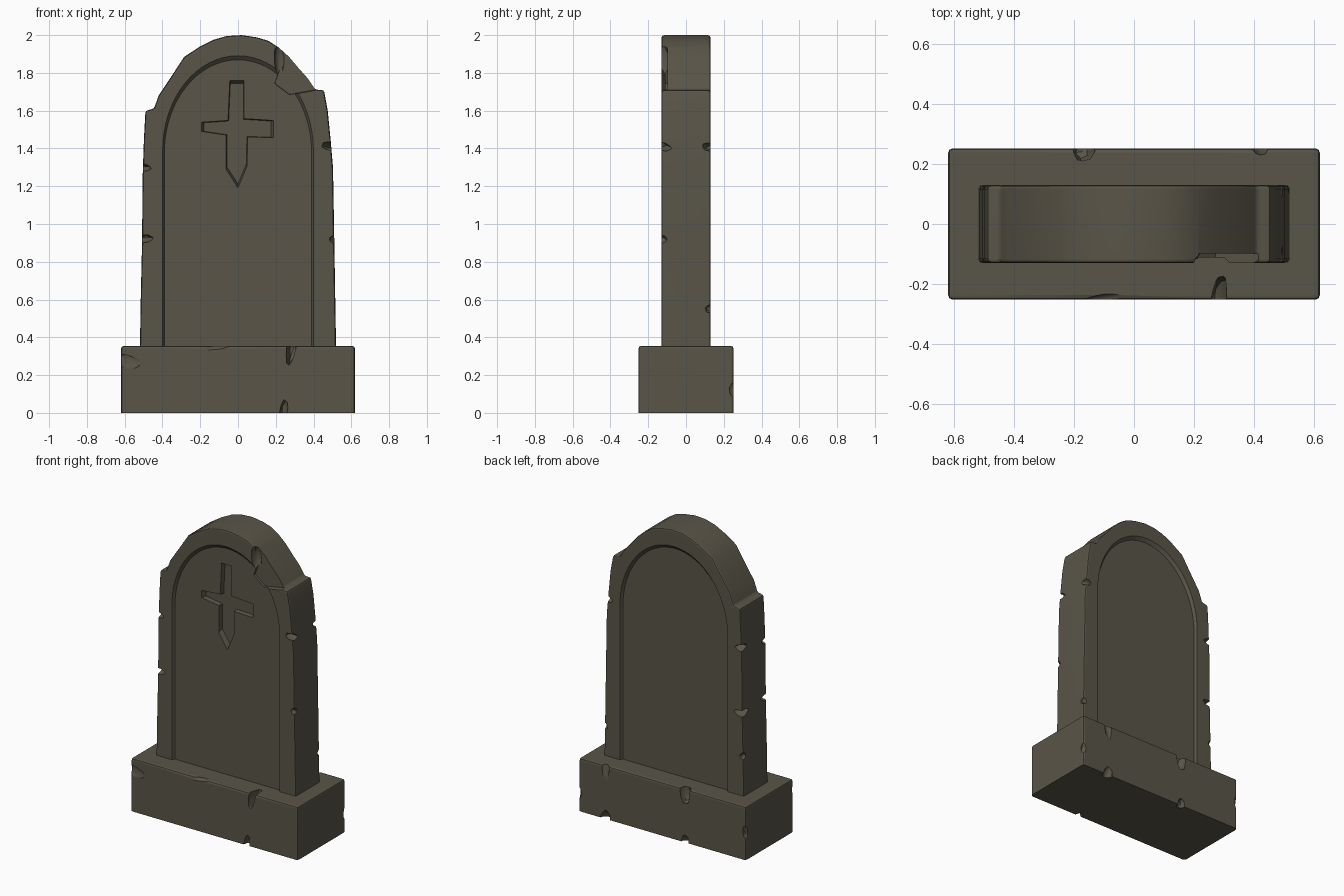
import bpy, bmesh, math, random
from mathutils import Matrix, Vector, Euler

if "Cube" in bpy.data.objects:
    bpy.data.objects.remove(bpy.data.objects["Cube"])

random.seed(4)

stone = bpy.data.materials.new("weathered dark stone")
stone.diffuse_color = (0.10, 0.09, 0.064, 1)
stone.use_nodes = True
stone.node_tree.nodes["Principled BSDF"].inputs["Base Color"].default_value = stone.diffuse_color


def add_object(name, bm):
    bmesh.ops.recalc_face_normals(bm, faces=bm.faces)
    me = bpy.data.meshes.new(name)
    bm.to_mesh(me)
    bm.free()
    me.materials.append(stone)
    ob = bpy.data.objects.new(name, me)
    bpy.context.collection.objects.link(ob)
    return ob


def prism(name, pts, y0, y1, scale=1.0, centre=(0, 1)):
    """Extrude an x-z outline along y, optionally tapering towards y1."""
    bm = bmesh.new()
    cx, cz = centre
    a = [bm.verts.new((x, y0, z)) for x, z in pts]
    b = [bm.verts.new((cx + (x - cx) * scale, y1, cz + (z - cz) * scale)) for x, z in pts]
    bm.faces.new(a)
    bm.faces.new(b[::-1])
    for i in range(len(pts)):
        j = (i + 1) % len(pts)
        bm.faces.new((a[i], b[i], b[j], a[j]))
    return add_object(name, bm)


def chip(loc, size):
    """Faceted lump used to break a piece out of an edge."""
    bm = bmesh.new()
    bmesh.ops.create_icosphere(bm, subdivisions=2, radius=1)
    for v in bm.verts:
        v.co *= random.uniform(0.88, 1.1)
    tilt = Euler([random.uniform(-0.2, 0.2) for _ in range(3)]).to_matrix().to_4x4()
    bm.transform(Matrix.Translation(loc) @ tilt @ Matrix.Diagonal((*size, 1)))
    return add_object("chip_cutter", bm)


def apply(ob, mod):
    bpy.ops.object.select_all(action='DESELECT')
    bpy.context.view_layer.objects.active = ob
    ob.select_set(True)
    bpy.ops.object.modifier_apply(modifier=mod.name)


def carve(ob, cutters):
    for c in cutters:
        m = ob.modifiers.new("carve", 'BOOLEAN')
        m.operation = 'DIFFERENCE'
        m.solver = 'EXACT'
        m.object = c
        apply(ob, m)
        bpy.data.objects.remove(c)


def round_edges(ob, width):
    m = ob.modifiers.new("worn edges", 'BEVEL')
    m.width = width
    m.segments = 2
    m.limit_method = 'ANGLE'
    m.angle_limit = math.radians(40)
    apply(ob, m)


def finish(ob):
    bpy.ops.object.select_all(action='DESELECT')
    bpy.context.view_layer.objects.active = ob
    ob.select_set(True)
    bpy.ops.object.shade_smooth_by_angle(angle=math.radians(32))
    m = ob.modifiers.new("normals", 'WEIGHTED_NORMAL')
    m.keep_sharp = True


# headstone slab with a broken, stepped arch
outline = [(-0.52, 0.3), (-0.515, 0.6), (-0.508, 0.9), (-0.505, 1.25), (-0.498, 1.45),
           (-0.49, 1.6), (-0.445, 1.61), (-0.42, 1.68), (-0.36, 1.77), (-0.285, 1.885),
           (-0.2, 1.94), (-0.13, 1.975), (-0.06, 1.995), (0.02, 2.0), (0.1, 1.988),
           (0.16, 1.97), (0.215, 1.935), (0.27, 1.885), (0.325, 1.82), (0.37, 1.77),
           (0.41, 1.71), (0.455, 1.71), (0.475, 1.6), (0.49, 1.45), (0.503, 1.3),
           (0.51, 0.9), (0.515, 0.6), (0.52, 0.3)]
slab = prism("headstone_slab", outline, -0.13, 0.13)
round_edges(slab, 0.014)

# sunken arched panels, front and back
arch = [(-0.41, 0.2)]
for i in range(33):
    t = math.pi * (1 - i / 32)
    arch.append((0.41 * math.cos(t), 1.40 + 0.515 * math.sin(t)))
arch.append((0.41, 0.2))
cuts = [prism("panel_cutter", arch, s * 0.15, s * 0.112, 0.95) for s in (-1, 1)]

# engraved cross with a tapered foot
cross = [(-0.045, 1.77), (0.032, 1.77), (0.032, 1.56), (0.195, 1.55), (0.195, 1.455),
         (0.052, 1.46), (0.05, 1.3), (0.0, 1.18), (-0.065, 1.28), (-0.065, 1.47),
         (-0.2, 1.49), (-0.2, 1.54), (-0.055, 1.55)]
cuts.append(prism("cross_cutter", cross, -0.13, -0.08, 0.9, (0, 1.5)))

# broken piece of the right shoulder rim
shoulder = [(0.2, 2.02), (0.225, 1.84), (0.19, 1.74), (0.27, 1.68), (0.41, 1.705),
            (0.47, 1.73), (0.5, 2.02)]
cuts.append(prism("shoulder_cutter", shoulder, -0.16, -0.098, 0.96, (0.33, 1.84)))
cuts.append(chip((0.22, -0.13, 1.87), (0.03, 0.05, 0.09)))

# nicks along the four upright corners
for x, y, z, r in [(-0.51, -0.13, 0.92, 1.4), (-0.505, -0.13, 1.30, 1), (0.495, -0.13, 1.41, 1.2),
                   (0.515, -0.13, 0.92, 0.7), (-0.51, 0.13, 0.90, 1.5), (-0.505, 0.13, 1.34, 1.2),
                   (0.497, 0.13, 1.41, 1.0), (0.515, 0.13, 0.55, 0.6), (-0.515, 0.13, 0.62, 0.6)]:
    cuts.append(chip((x, y, z), (0.045 * r, 0.045 * r, 0.022)))
carve(slab, cuts)
finish(slab)

# plinth block
bm = bmesh.new()
bmesh.ops.create_cube(bm, size=1, matrix=Matrix.Translation((0, 0, 0.1775)) @
                      Matrix.Diagonal((1.24, 0.505, 0.355, 1)))
bmesh.ops.bevel(bm, geom=[e for e in bm.edges if sum(v.co.z for v in e.verts) > 0.2],
                offset=0.016, segments=2, profile=0.5, affect='EDGES')
plinth = add_object("plinth", bm)

# cracks and chips in the plinth: position and size
carve(plinth, [chip(p, s) for p, s in [
    ((0.28, -0.25, 0.345), (0.026, 0.08, 0.09)),
    ((0.24, -0.255, 0.0), (0.022, 0.04, 0.07)),
    ((-0.10, -0.255, 0.355), (0.10, 0.02, 0.018)),
    ((-0.60, -0.255, 0.27), (0.09, 0.014, 0.04)),
    ((-0.17, 0.255, 0.35), (0.038, 0.05, 0.10)),
    ((-0.17, 0.255, 0.0), (0.03, 0.035, 0.05)),
    ((0.42, 0.255, 0.35), (0.028, 0.025, 0.12)),
    ((0.42, 0.255, 0.0), (0.035, 0.04, 0.06)),
    ((0.62, 0.255, 0.12), (0.02, 0.025, 0.04)),
    ((-0.62, 0.255, 0.18), (0.022, 0.025, 0.05)),
]])
finish(plinth)
